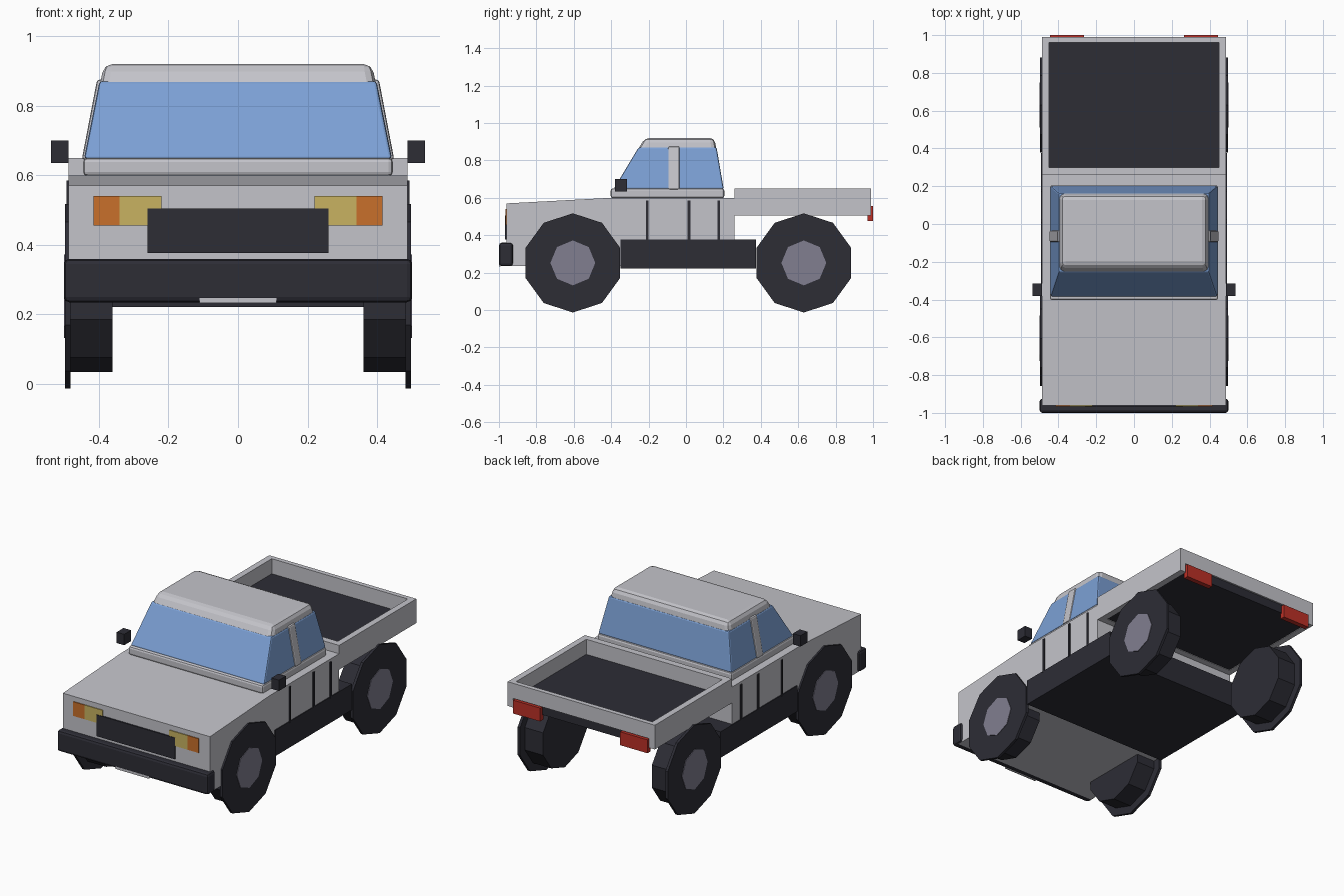
import bpy, bmesh, math
from mathutils import Matrix

if "Cube" in bpy.data.objects:
    bpy.data.objects.remove(bpy.data.objects["Cube"])


def material(name, r, g, b):
    m = bpy.data.materials.new(name)
    m.diffuse_color = (r, g, b, 1)
    m.use_nodes = True
    m.node_tree.nodes["Principled BSDF"].inputs["Base Color"].default_value = m.diffuse_color
    return m


PAINT = material("grey_paint", 0.55, 0.55, 0.59)
DARK = material("dark_rubber", 0.026, 0.026, 0.036)
GLASS = material("blue_glass", 0.20, 0.35, 0.66)
HUB = material("hub_grey", 0.22, 0.21, 0.28)
YELLOW = material("headlight_yellow", 0.58, 0.45, 0.12)
ORANGE = material("indicator_orange", 0.58, 0.16, 0.024)
RED = material("tail_red", 0.50, 0.03, 0.02)


def finish(name, bm, mat, bevel=0, segments=2):
    bmesh.ops.recalc_face_normals(bm, faces=bm.faces)
    me = bpy.data.meshes.new(name)
    bm.to_mesh(me)
    bm.free()
    ob = bpy.data.objects.new(name, me)
    bpy.context.collection.objects.link(ob)
    me.materials.append(mat)
    if bevel:
        mod = ob.modifiers.new("bevel", 'BEVEL')
        mod.width, mod.segments = bevel, segments
        mod.limit_method = 'ANGLE'
    return ob


def frustum(name, low, high, mat, bevel=0):
    """low / high = (x0, x1, y0, y1, z)"""
    bm = bmesh.new()
    rings = [[bm.verts.new((x, y, z)) for x, y in ((a, c), (b, c), (b, d), (a, d))]
             for a, b, c, d, z in (low, high)]
    for r in rings:
        bm.faces.new(r)
    for i in range(4):
        j = (i + 1) % 4
        bm.faces.new((rings[0][i], rings[0][j], rings[1][j], rings[1][i]))
    return finish(name, bm, mat, bevel)


def box(name, x, y, z, mat, bevel=0):
    return frustum(name, (*x, *y, z[0]), (*x, *y, z[1]), mat, bevel)


def pair(name, x, y, z, mat):
    box(name + "_right", x, y, z, mat)
    box(name + "_left", (-x[1], -x[0]), y, z, mat)


def extrude_profile(name, profile, half_width, mat):
    bm = bmesh.new()
    f = bm.faces.new([bm.verts.new((-half_width, y, z)) for y, z in profile])
    out = bmesh.ops.extrude_face_region(bm, geom=[f])['geom']
    bmesh.ops.translate(bm, vec=(2 * half_width, 0, 0),
                        verts=[v for v in out if isinstance(v, bmesh.types.BMVert)])
    return finish(name, bm, mat)


def disc(name, n, radius, x0, x1, y, z, mat):
    bm = bmesh.new()
    bmesh.ops.create_cone(bm, cap_ends=True, segments=n, radius1=radius,
                          radius2=radius, depth=abs(x1 - x0))
    # a corner points along y on every disc
    turn = Matrix.Rotation(math.pi / 2, 4, 'Y')
    start = Matrix.Rotation(math.pi / 2, 4, 'Z')
    bmesh.ops.transform(bm, verts=bm.verts,
                        matrix=Matrix.Translation(((x0 + x1) / 2, y, z)) @ turn @ start)
    return finish(name, bm, mat)


# Lower body with sloping bonnet
extrude_profile("body", [(-0.96, 0.235), (0.26, 0.235), (0.26, 0.60), (-0.40, 0.60),
                         (-0.96, 0.57)], 0.487, PAINT)
box("chassis", (-0.492, 0.492), (-0.35, 0.375), (0.222, 0.377), DARK)

# Tapered cabin, glass band and pillars
def cab_ring(z, grow=0.0):
    x = 0.445 - 0.20 * (z - 0.62) + grow
    return (-x, x, -0.40 + 0.60 * (z - 0.62) - grow, 0.203 - 0.17 * (z - 0.62) + grow, z)


cabin = frustum("cabin", cab_ring(0.635), cab_ring(0.92), PAINT, 0.025)
box("cabin_base", (-0.445, 0.445), (-0.403, 0.205), (0.598, 0.65), PAINT, 0.012)
frustum("windows", cab_ring(0.648, 0.003), cab_ring(0.87, 0.003), GLASS, 0.008)
for s, side in ((1, "right"), (-1, "left")):
    lo = sorted((s * 0.40, s * 0.449))
    hi = sorted((s * 0.36, s * 0.405))
    frustum("pillar_" + side, (*lo, -0.095, -0.035, 0.645),
            (*hi, -0.095, -0.035, 0.875), PAINT, 0.008)

# Load bed: floor, side walls, front wall, tailgate
box("bed_floor", (-0.452, 0.452), (0.29, 0.98), (0.508, 0.56), DARK)
pair("bed_side", (0.45, 0.487), (0.26, 0.99), (0.505, 0.65), PAINT)
box("bed_front", (-0.452, 0.452), (0.26, 0.30), (0.505, 0.65), PAINT)
box("tailgate", (-0.452, 0.452), (0.962, 0.99), (0.56, 0.65), PAINT)
pair("tail_light", (0.265, 0.445), (0.97, 1.0), (0.475, 0.555), RED)

# Front bumper, plate, grille and lamps
box("bumper", (-0.5, 0.5), (-1.0, -0.925), (0.235, 0.36), DARK, 0.015)
box("number_plate", (-0.11, 0.11), (-1.0, -0.992), (0.233, 0.248), PAINT)
box("grille", (-0.26, 0.26), (-0.968, -0.955), (0.377, 0.505), DARK)
pair("headlight", (0.22, 0.34), (-0.965, -0.957), (0.455, 0.54), YELLOW)
pair("indicator", (0.34, 0.415), (-0.965, -0.957), (0.455, 0.54), ORANGE)

# Mirrors and door seams
pair("mirror", (0.487, 0.537), (-0.38, -0.315), (0.635, 0.70), DARK)
for i, y in enumerate((-0.208, 0.016, 0.176)):
    pair("door_seam_%d" % i, (0.484, 0.493), (y - 0.007, y + 0.007), (0.37, 0.585), DARK)

# Stepped wheels with hubs
for y, end in ((-0.605, "front"), (0.63, "rear")):
    for s, side in ((1, "right"), (-1, "left")):
        tag = end + "_" + side
        disc("tyre_" + tag, 10, 0.265, s * 0.481, s * 0.497, y, 0.252, DARK)
        disc("wheel_drum_" + tag, 10, 0.217, s * 0.36, s * 0.483, y, 0.252, DARK)
        disc("hub_" + tag, 8, 0.12, s * 0.492, s * 0.5, y, 0.252, HUB)
